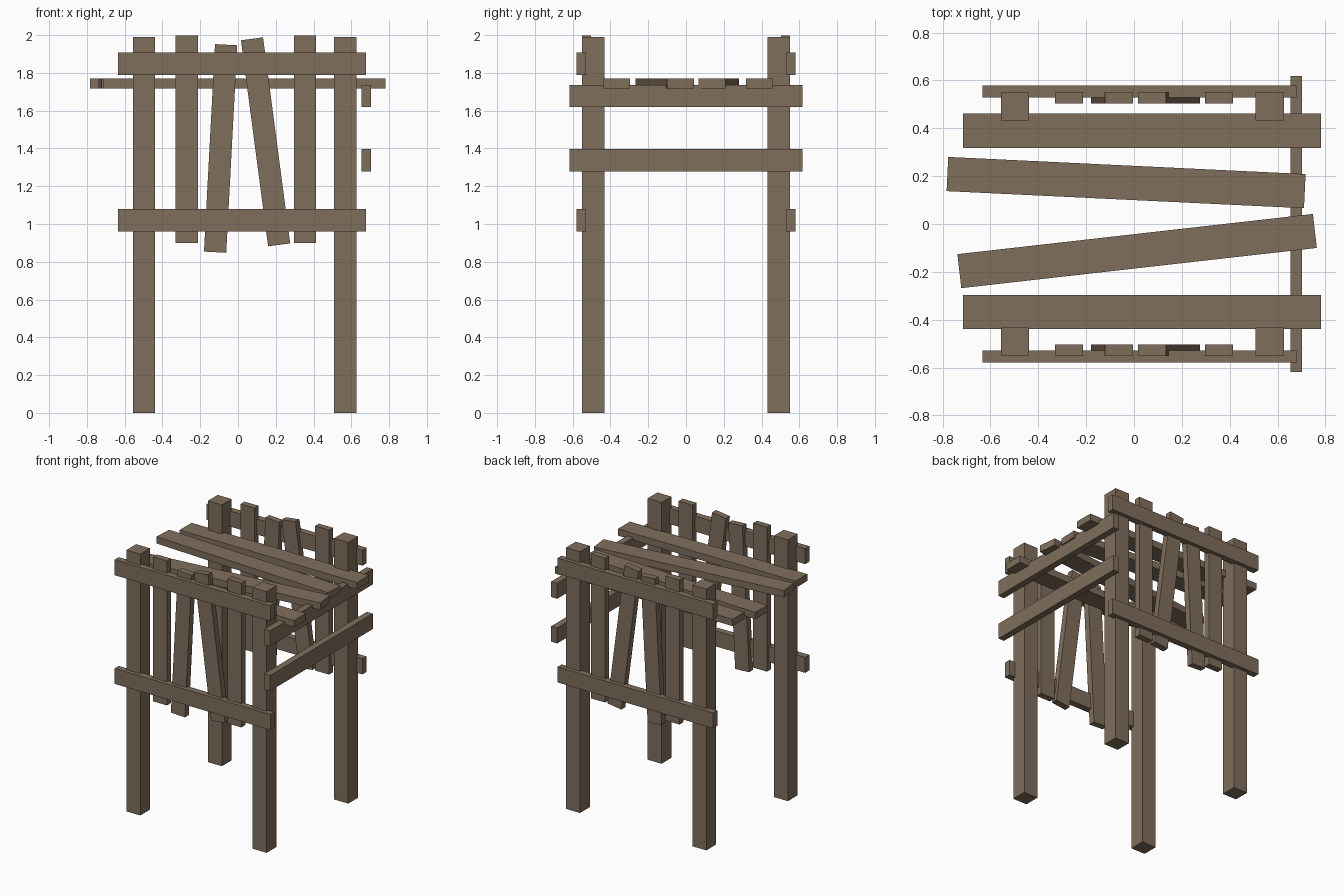
import bpy
from math import radians
from mathutils import Matrix

if "Cube" in bpy.data.objects:
    bpy.data.objects.remove(bpy.data.objects["Cube"])

wood = bpy.data.materials.new("weathered brown wood")
wood.diffuse_color = (0.216, 0.156, 0.107, 1)
wood.use_nodes = True
wood.node_tree.nodes["Principled BSDF"].inputs["Base Color"].default_value = wood.diffuse_color


def beam(name, center, size, angle=0, axis='Z'):
    """Box beam turned about one axis through its centre."""
    bpy.ops.mesh.primitive_cube_add(size=1)
    ob = bpy.context.object
    ob.name = name
    ob.data.transform(Matrix.Rotation(radians(angle), 4, axis) @ Matrix.Diagonal((*size, 1)))
    ob.location = center
    ob.data.materials.append(wood)
    return ob


for side, s in (("front", -1), ("back", 1)):
    # corner posts
    for end, x in (("left", -0.4975), ("right", 0.5675)):
        beam(f"{side}_{end}_post", (x, s * 0.491, 0.995), (0.118, 0.118, 1.99))
    # horizontal side rails
    for level, z in (("upper", 1.848), ("lower", 1.02)):
        beam(f"{side}_{level}_rail", (0.022, s * 0.554, z), (1.312, 0.05, 0.118))
    # upright slats, two of them leaning: x, z, lean
    slats = ((-0.272, 1.449, 0), (-0.092, 1.40, 3.04), (0.146, 1.435, -7.5), (0.355, 1.449, 0))
    for i, (x, z, lean) in enumerate(slats):
        beam(f"{side}_slat_{i + 1}", (x, s * 0.527, z), (0.118, 0.048, 1.1), lean, 'Y')

# cross rails on the right end
for level, z in (("upper", 1.678), ("lower", 1.338)):
    beam(f"end_{level}_rail", (0.678, 0, z), (0.05, 1.236, 0.118))

# loose roof planks: x, y, turn
planks = ((0.033, 0.39, 0), (-0.033, 0.173, -2.74), (0.013, -0.113, 6.45), (0.033, -0.368, 0))
for i, (x, y, turn) in enumerate(planks):
    beam(f"roof_plank_{i + 1}", (x, y, 1.743), (1.495, 0.143, 0.052), turn)
